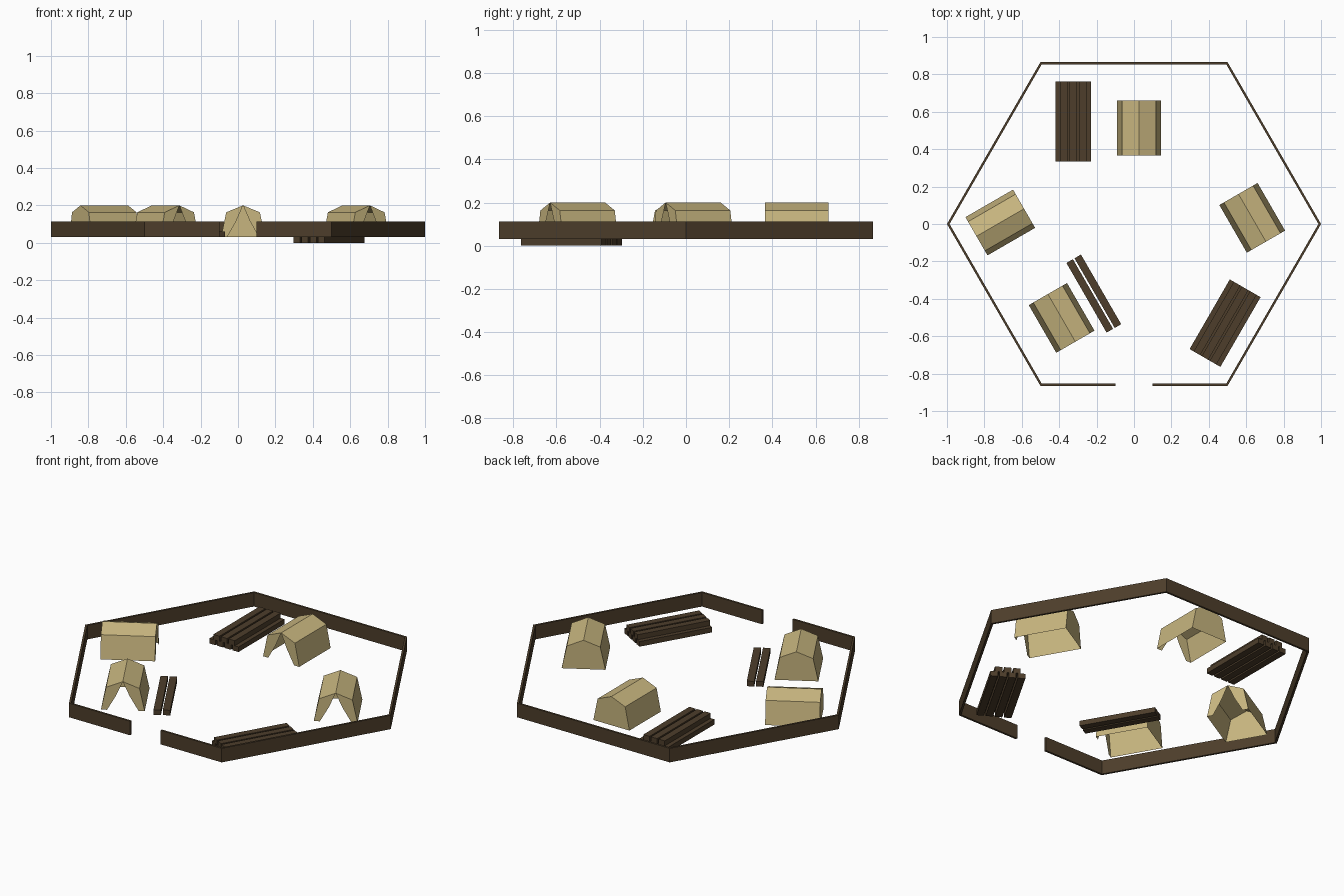
import bpy
from math import sin, cos, radians

if "Cube" in bpy.data.objects:
    bpy.data.objects.remove(bpy.data.objects["Cube"])


def material(name, rgb):
    m = bpy.data.materials.new(name)
    m.diffuse_color = (*rgb, 1)
    m.use_nodes = True
    m.node_tree.nodes["Principled BSDF"].inputs["Base Color"].default_value = m.diffuse_color
    return m


wood = material("dark_wood", (0.075, 0.048, 0.024))
canvas = material("canvas", (0.57, 0.46, 0.21))


def make(name, verts, faces, mat, loc=(0, 0, 0), angle=0):
    me = bpy.data.meshes.new(name)
    me.from_pydata(verts, [], faces)
    me.materials.append(mat)
    ob = bpy.data.objects.new(name, me)
    bpy.context.collection.objects.link(ob)
    ob.location = loc
    ob.rotation_euler.z = radians(angle)
    return ob


# Hexagonal palisade with a gate gap at the front
def fence(z0=0.03, z1=0.113, t=0.014):
    gate = 0.1

    def ring(r):
        a = r * sin(radians(60))
        corners = [(r * cos(radians(d)), r * sin(radians(d))) for d in range(-60, 241, 60)]
        return [(gate, -a)] + corners + [(-gate, -a)]

    verts = []
    for (ox, oy), (ix, iy) in zip(ring(1.0), ring(1.0 - t)):
        verts += [(ox, oy, z0), (ox, oy, z1), (ix, iy, z1), (ix, iy, z0)]
    n = len(verts) // 4
    faces = [(4 * k + j, 4 * k + 4 + j, 4 * k + 4 + (j + 1) % 4, 4 * k + (j + 1) % 4)
             for k in range(n - 1) for j in range(4)]
    faces = [f[::-1] for f in faces]
    faces += [(0, 1, 2, 3), tuple(4 * n - 4 + j for j in (3, 2, 1, 0))]
    make("palisade_fence", verts, faces, wood)


# Stack of planks, one row count per layer
def plank_pile(name, x, y, z, angle, rows, w=0.04, gap=0.01, h=0.03, length=0.43):
    verts, faces = [], []
    for layer, count in enumerate(rows):
        for i in range(count):
            cx = (i - (count - 1) / 2) * (w + gap)
            b = len(verts)
            for zz in (layer * h, layer * h + h):
                for sx, sy in ((-1, -1), (1, -1), (1, 1), (-1, 1)):
                    verts.append((cx + sx * w / 2, sy * length / 2, zz))
            faces += [(b + 3, b + 2, b + 1, b), (b + 4, b + 5, b + 6, b + 7)]
            faces += [(b + j, b + (j + 1) % 4, b + 4 + (j + 1) % 4, b + 4 + j) for j in range(4)]
    make(name, verts, faces, wood, (x, y, z), angle)


# Canvas tent: open floor, closed back, parted front flaps
def tent(name, x, y, angle, length=0.294):
    profile = [(-0.118, 0.03), (-0.09, 0.163), (0, 0.2), (0.09, 0.163), (0.118, 0.03)]
    h = length / 2
    verts = [(px, -h, pz) for px, pz in profile] + [(px, h, pz) for px, pz in profile]
    faces = [(i, i + 5, i + 6, i + 1) for i in range(4)]
    faces.append((5, 9, 8, 7, 6))
    verts += [(-0.085, -h, 0.03), (-0.037, -h, 0.115), (0.037, -h, 0.115), (0.085, -h, 0.03)]
    faces += [(0, 1, 11, 10), (1, 2, 11), (3, 4, 13, 12), (2, 3, 12)]
    make(name, verts, faces, canvas, (x, y, 0), angle)


fence()
plank_pile("back_plank_pile", -0.325, 0.548, 0.03, 0, (4, 3))
plank_pile("right_plank_pile", 0.487, -0.53, 0.0, -30, (4, 3))
plank_pile("loose_planks", -0.215, -0.372, 0.03, 30, (2,))
tent("back_tent", 0.027, 0.512, 0)
tent("right_tent", 0.632, 0.033, 30)
tent("front_left_tent", -0.387, -0.502, 30)
tent("left_tent", -0.715, 0.008, 120)
